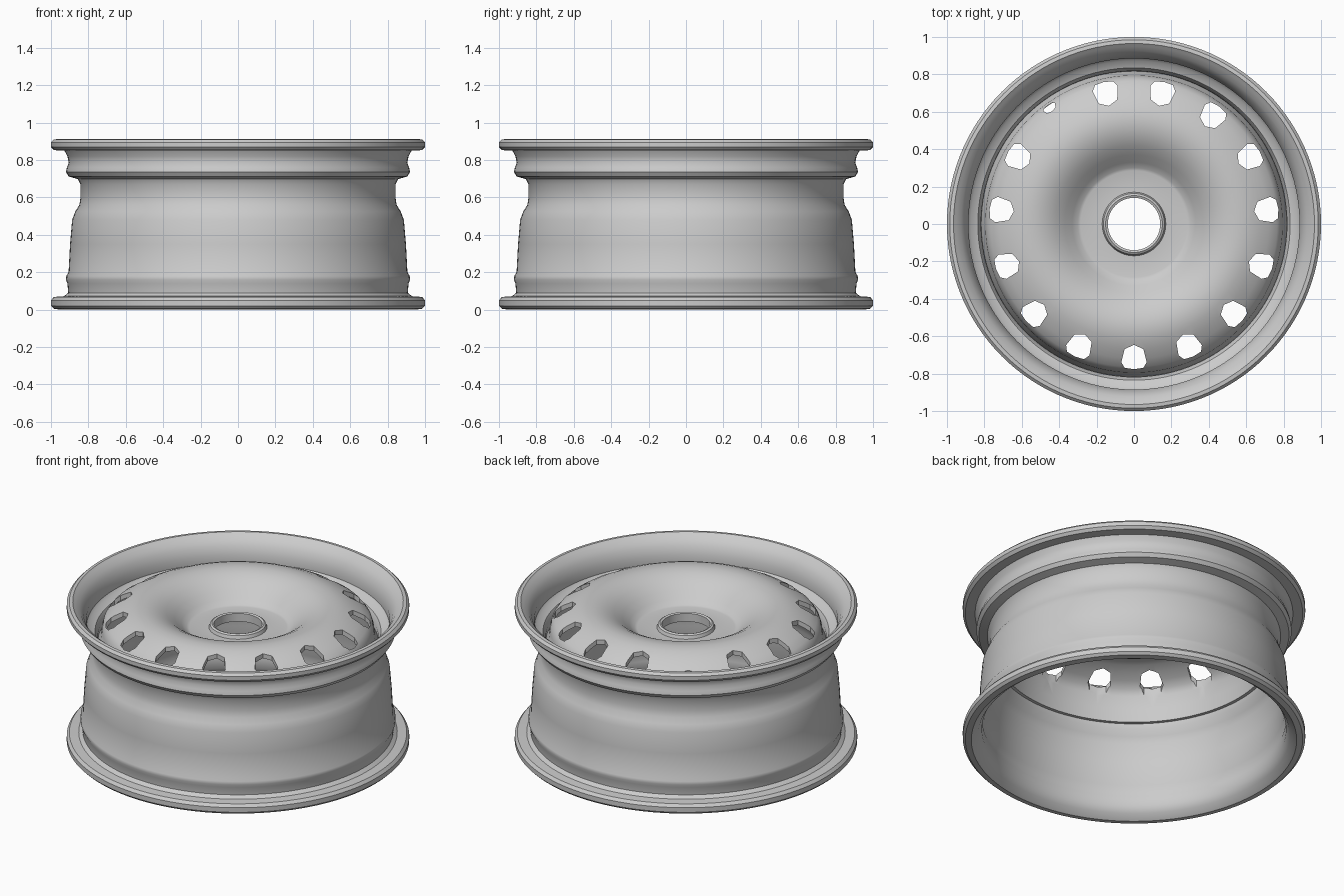
import bpy, bmesh, math
from mathutils import Vector, Matrix

if "Cube" in bpy.data.objects:
    bpy.data.objects.remove(bpy.data.objects["Cube"])

# Bare steel
steel = bpy.data.materials.new("grey steel")
steel.use_nodes = True
colour = (0.6, 0.6, 0.6, 1)
steel.diffuse_color = colour
steel.node_tree.nodes["Principled BSDF"].inputs["Base Color"].default_value = colour


def add_object(name, bm):
    bmesh.ops.recalc_face_normals(bm, faces=bm.faces)
    mesh = bpy.data.meshes.new(name)
    bm.to_mesh(mesh)
    bm.free()
    mesh.materials.append(steel)
    obj = bpy.data.objects.new(name, mesh)
    bpy.context.collection.objects.link(obj)
    return obj


def activate(obj):
    bpy.ops.object.select_all(action='DESELECT')
    obj.select_set(True)
    bpy.context.view_layer.objects.active = obj


def smooth(obj, angle=35):
    activate(obj)
    bpy.ops.object.shade_smooth_by_angle(angle=math.radians(angle))


def lathe(name, profile, segments=120):
    """Spin a closed (radius, height) profile about the z axis."""
    bm = bmesh.new()
    rings = []
    for i in range(segments):
        turn = Matrix.Rotation(math.tau * i / segments, 3, 'Z')
        rings.append([bm.verts.new(turn @ Vector((r, 0, z))) for r, z in profile])
    n = len(profile)
    for i, ring in enumerate(rings):
        following = rings[(i + 1) % segments]
        for j in range(n):
            k = (j + 1) % n
            bm.faces.new((ring[j], following[j], following[k], ring[k]))
    return add_object(name, bm)


# Barrel: rolled lips, bead seats and drop centre, outside then inside
outside = [(.95, 0), (.985, .005), (1, .02), (1, .05), (.985, .068), (.93, .072),
           (.908, .09), (.912, .14), (.92, .16), (.918, .18), (.906, .2),
           (.898, .35), (.887, .48), (.87, .525), (.848, .56), (.842, .6),
           (.842, .67), (.856, .698), (.905, .712), (.92, .735), (.915, .76),
           (.905, .785), (.912, .82), (.928, .85), (.985, .853), (1, .87),
           (1, .895), (.985, .91), (.965, .912)]
inside = [(.95, .9), (.925, .88), (.905, .85), (.885, .8), (.885, .75), (.872, .735),
          (.835, .72), (.818, .69), (.815, .6), (.822, .55), (.845, .51), (.86, .47),
          (.872, .35), (.88, .2), (.892, .17), (.885, .13), (.888, .07), (.91, .03)]
smooth(lathe("rim_barrel", outside + inside))

# Domed disc with sunken hub face, raised bore collar and outer skirt
top = [(.14, .77), (.152, .775), (.163, .768), (.17, .748), (.285, .745), (.3, .75),
       (.33, .775), (.37, .812), (.42, .85), (.47, .875), (.52, .888), (.57, .89),
       (.62, .88), (.67, .86), (.72, .833), (.765, .802), (.785, .775), (.795, .74),
       (.8, .69), (.818, .66), (.818, .58)]
under = [(.798, .58), (.785, .66), (.775, .74), (.755, .778), (.71, .808), (.66, .835),
         (.61, .855), (.57, .865), (.52, .863), (.48, .85), (.43, .825), (.38, .787),
         (.34, .75), (.31, .725), (.285, .718), (.14, .718)]
disc = lathe("wheel_disc", top + under)

# Ring of vent holes; one is nearly closed
hole_count = 15
outline = [(-.068, 0), (-.045, .05), (.025, .068), (.055, .05), (.062, 0)]
outline += [(x, -y) for x, y in reversed(outline[1:-1])]
bm = bmesh.new()
for i in range(hole_count):
    angle = -math.pi / 2 + math.tau * i / hole_count
    small = i == 9
    radius, sx, sy = (.765, .3, .55) if small else (.714, 1, 1)
    turn = Matrix.Rotation(angle, 3, 'Z')
    low = [bm.verts.new(turn @ Vector((radius + x * sx, y * sy, .69))) for x, y in outline]
    high = [bm.verts.new(v.co + Vector((0, 0, .4))) for v in low]
    bm.faces.new(low)
    bm.faces.new(high)
    for a in range(len(low)):
        b = (a + 1) % len(low)
        bm.faces.new((low[a], low[b], high[b], high[a]))
cutter = add_object("vent_hole_cutter", bm)
cutter.hide_render = True
cut = disc.modifiers.new("vent holes", 'BOOLEAN')
cut.object = cutter
cut.operation = 'DIFFERENCE'
cut.solver = 'EXACT'
activate(disc)
bpy.ops.object.modifier_apply(modifier=cut.name)
bpy.data.objects.remove(cutter)
smooth(disc)
